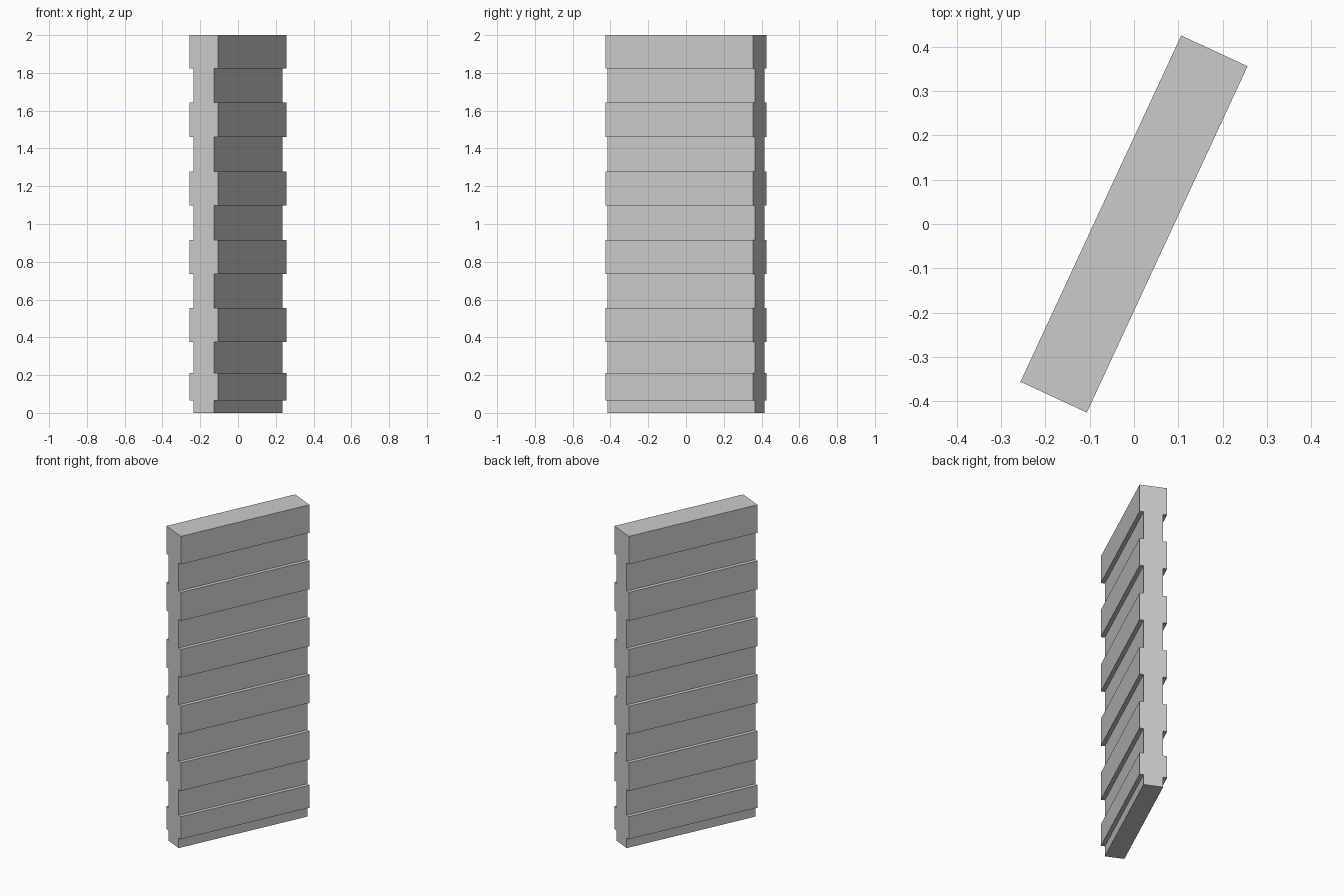
import bpy, bmesh, math
from mathutils import Matrix, Vector

cube = bpy.data.objects.get("Cube")
if cube:
    bpy.data.objects.remove(cube, do_unlink=True)

LENGTH = 0.861          # long side of the slab
PROUD = 0.0825          # half thickness at the raised bands
RECESS = 0.0585         # half thickness between them
ANGLE = math.radians(65.1)

# Heights where the slab steps between recessed and raised, bottom to top
levels = [0, 0.066, 0.21, 0.374, 0.554, 0.735, 0.915, 1.098, 1.278, 1.461, 1.642, 1.822, 2.0]

# Stepped cross-section: one side going up, then its mirror coming down
side = []
for i, (low, high) in enumerate(zip(levels, levels[1:])):
    half = PROUD if i % 2 else RECESS
    side += [(half, low), (half, high)]
profile = side + [(-y, z) for y, z in reversed(side)]

# Extrude the section along the slab and turn it on the spot
bm = bmesh.new()
end = bm.faces.new([bm.verts.new((-LENGTH / 2, y, z)) for y, z in profile])
grown = bmesh.ops.extrude_face_region(bm, geom=[end], use_keep_orig=True)
moved = [v for v in grown["geom"] if isinstance(v, bmesh.types.BMVert)]
bmesh.ops.translate(bm, verts=moved, vec=Vector((LENGTH, 0, 0)))
bmesh.ops.recalc_face_normals(bm, faces=bm.faces)
bmesh.ops.transform(bm, matrix=Matrix.Rotation(ANGLE, 4, "Z"), verts=bm.verts)

mesh = bpy.data.meshes.new("ribbed_slab")
bm.to_mesh(mesh)
bm.free()

# Plain grey
grey = bpy.data.materials.new("light_grey")
grey.use_nodes = True
colour = (0.6, 0.6, 0.6, 1)
grey.diffuse_color = colour
grey.node_tree.nodes["Principled BSDF"].inputs["Base Color"].default_value = colour
mesh.materials.append(grey)

slab = bpy.data.objects.new("ribbed_slab", mesh)
bpy.context.collection.objects.link(slab)
